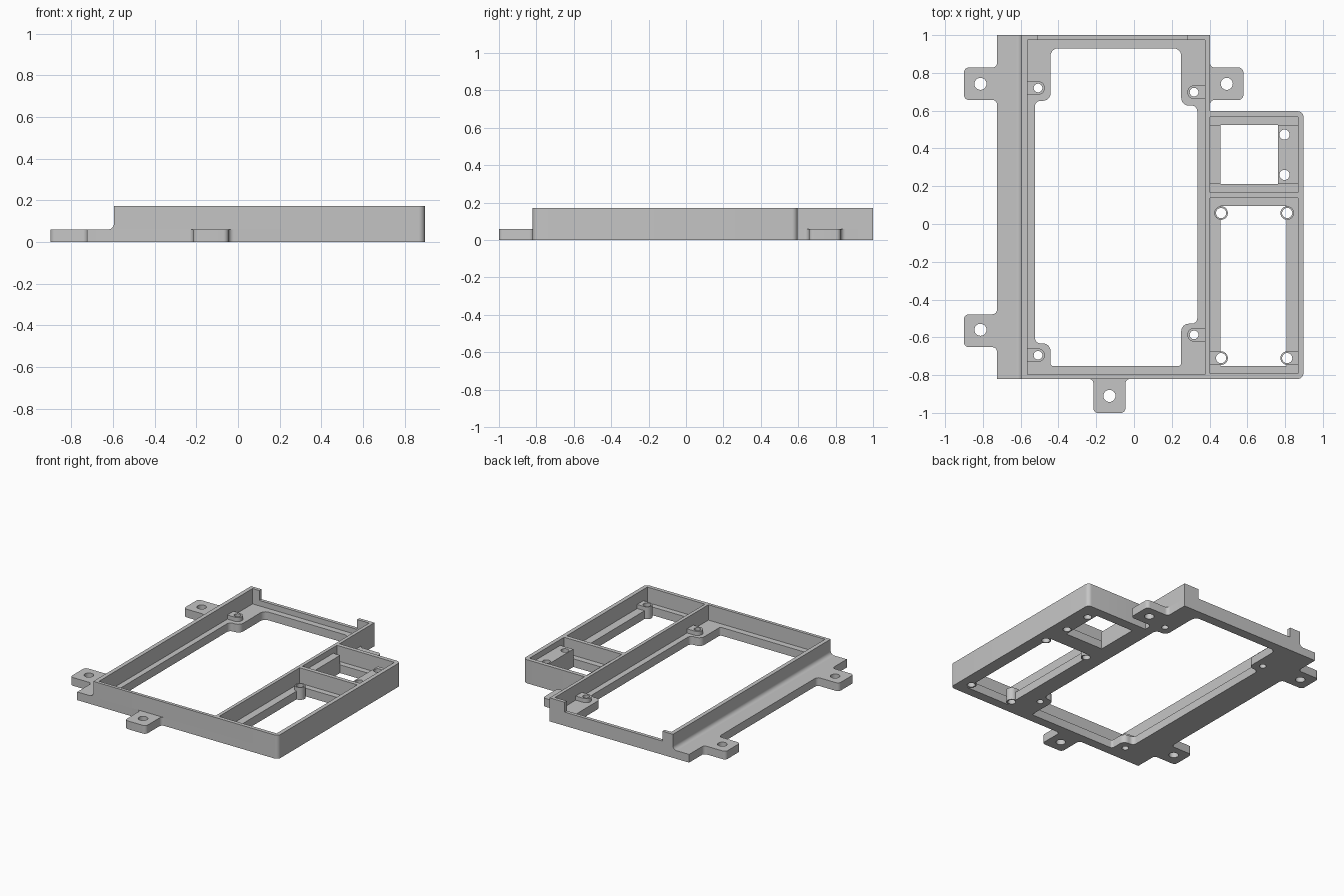
import bpy, bmesh, math
from mathutils import Vector

cube = bpy.data.objects.get("Cube")
if cube:
    bpy.data.objects.remove(cube, do_unlink=True)

grey = bpy.data.materials.new("Plain grey")
grey.use_nodes = True
tone = (0.56, 0.56, 0.56, 1)
grey.diffuse_color = tone
grey.node_tree.nodes["Principled BSDF"].inputs["Base Color"].default_value = tone

FLOOR, LOW, BOSS, TOP = 0.06, 0.10, 0.09, 0.172
parts = []


def rounded(points, radius=0.0, steps=6):
    """Outline with rounded corners; a point may carry its own radius."""
    out = []
    for i, p in enumerate(points):
        r = p[2] if len(p) > 2 else radius
        c = Vector(p[:2])
        if r == 0:
            out.append(c)
            continue
        a = (Vector(points[i - 1][:2]) - c).normalized()
        b = (Vector(points[(i + 1) % len(points)][:2]) - c).normalized()
        mid = c + (a + b) * r
        for k in range(steps + 1):
            t = k / steps * math.pi / 2
            out.append(mid - b * r * math.cos(t) - a * r * math.sin(t))
    # Drop points that coincide where two arcs meet
    return [p for i, p in enumerate(out) if (p - out[i - 1]).length > 0.0005]


def rect(x0, x1, y0, y1):
    return rounded([(x0, y0), (x1, y0), (x1, y1), (x0, y1)])


def circle(x, y, r, n=24):
    return [Vector((x + r * math.cos(k * math.tau / n), y + r * math.sin(k * math.tau / n)))
            for k in range(n)]


def u_shape(x, y, wall, r):
    """Round-nosed boss that runs straight back to a wall."""
    nose = x + r if wall < x else x - r
    return rounded([(wall, y - r), (nose, y - r, r), (nose, y + r, r), (wall, y + r)])


def prism(name, loops, z0, z1, keep=True):
    """Extrude one or more outlines between two heights."""
    bm = bmesh.new()
    for loop in loops:
        low = [bm.verts.new((p.x, p.y, z0)) for p in loop]
        high = [bm.verts.new((p.x, p.y, z1)) for p in loop]
        bm.faces.new(low[::-1])
        bm.faces.new(high)
        for i in range(len(loop)):
            bm.faces.new((low[i - 1], low[i], high[i], high[i - 1]))
    bmesh.ops.recalc_face_normals(bm, faces=bm.faces)
    mesh = bpy.data.meshes.new(name)
    bm.to_mesh(mesh)
    bm.free()
    mesh.materials.append(grey)
    ob = bpy.data.objects.new(name, mesh)
    bpy.context.collection.objects.link(ob)
    if keep:
        parts.append(ob)
    else:
        ob.hide_render = True
    return ob


def cut(ob, cutter):
    mod = ob.modifiers.new("Cut", "BOOLEAN")
    mod.operation, mod.solver, mod.object = "DIFFERENCE", "EXACT", cutter
    bpy.context.view_layer.objects.active = ob
    bpy.ops.object.modifier_apply(modifier=mod.name)


# Base plate with its side flange and four mounting tabs
R = 0.025
base = prism("base_plate", [rounded([
    (-0.725, -0.82, 0), (-0.215, -0.82), (-0.215, -1), (-0.045, -1), (-0.045, -0.82),
    (0.897, -0.82, 0.03), (0.897, 0.597, 0.03), (0.402, 0.597, 0), (0.402, 0.657),
    (0.579, 0.657), (0.579, 0.828), (0.402, 0.828), (0.402, 1, 0), (-0.725, 1, 0),
    (-0.725, 0.828), (-0.9, 0.828), (-0.9, 0.657), (-0.725, 0.657), (-0.725, -0.478),
    (-0.9, -0.478), (-0.9, -0.652), (-0.725, -0.652)], R)], 0, FLOOR)

# Floor openings: main bay with screw pads, small bay, long bay
main_opening = rounded([
    (-0.442, -0.752, 0.015), (0.25, -0.752, 0.015), (0.25, -0.528, 0.04), (0.335, -0.528, 0.03),
    (0.335, 0.627, 0.03), (0.25, 0.627, 0.04), (0.25, 0.93, 0.04), (-0.442, 0.93, 0.04),
    (-0.442, 0.652, 0.04), (-0.525, 0.652, 0.03), (-0.525, -0.632, 0.03), (-0.442, -0.632, 0.04)])
openings = prism("floor_cutter", [main_opening, rect(0.457, 0.762, 0.212, 0.525),
                                  rect(0.457, 0.807, -0.752, 0.095)], -0.1, 0.3, False)
cut(base, openings)

# Upright walls around the three bays
walls = prism("bay_walls", [rounded([
    (-0.595, -0.82), (0.897, -0.82, 0.03), (0.897, 0.597, 0.03), (0.402, 0.597), (0.402, 1),
    (-0.595, 1)])], FLOOR, TOP)
pockets = prism("pocket_cutter", [
    rect(-0.565, 0.377, -0.797, 0.975), rect(0.402, 0.867, -0.792, 0.138),
    rect(0.402, 0.867, 0.168, 0.567)], 0, 0.3, False)
notch = prism("notch_cutter", [rect(-0.51, 0.28, 0.9, 1.1)], LOW, 0.3, False)
cut(walls, pockets)
cut(walls, notch)

# Concave fillet where the side flange meets the left wall
f = 0.028
arc = [Vector((-0.595 - f + f * math.sin(t), FLOOR + f - f * math.cos(t)))
       for t in [k * math.pi / 16 for k in range(9)]]
fillet = prism("flange_fillet", [[Vector((-0.595, FLOOR))] + arc], 0, 1.82)
fillet.rotation_euler.x = math.pi / 2
fillet.location.y = 1

# Raised side ledges of the small bay
ledges = prism("small_bay_ledges", [rect(0.402, 0.457, 0.212, 0.525),
                                    rect(0.762, 0.867, 0.212, 0.525)], FLOOR, 0.13)

# Low screw bosses in the main bay, joined to the side walls
main_screws = [(-0.508, 0.72), (-0.508, -0.695), (0.318, 0.698), (0.318, -0.587)]
main_bosses = prism("main_bay_bosses", [
    u_shape(x, y, -0.565 if x < 0 else 0.377, 0.036) for x, y in main_screws], FLOOR, BOSS)

# Long bay bosses: round at the back, joined to the side walls at the front
long_screws = [(x, y) for x in (0.461, 0.811) for y in (0.058, -0.71)]
long_bosses = prism("long_bay_bosses", [circle(x, y, 0.036) for x, y in long_screws], 0, BOSS)
webs = prism("long_bay_boss_webs", [
    u_shape(x, -0.71, 0.402 if x < 0.6 else 0.867, 0.036) for x in (0.461, 0.811)], FLOOR, BOSS)

# Drill every screw hole
tab_holes = [(-0.813, 0.742), (-0.813, -0.56), (0.491, 0.742), (-0.13, -0.91)]
ledge_holes = [(0.797, 0.473), (0.797, 0.26)]
drills = prism("drill_cutter", [circle(x, y, r) for group, r in (
    (tab_holes, 0.032), (ledge_holes, 0.027), (main_screws, 0.023), (long_screws, 0.027))
    for x, y in group], -0.1, 0.3, False)
for ob in (base, ledges, main_bosses, long_bosses, webs):
    cut(ob, drills)

# Remove cutters and smooth the rounded faces
for helper in (openings, pockets, notch, drills):
    bpy.data.objects.remove(helper, do_unlink=True)
bpy.ops.object.select_all(action="DESELECT")
for ob in parts:
    ob.select_set(True)
bpy.context.view_layer.objects.active = base
bpy.ops.object.shade_smooth_by_angle(angle=math.radians(30))
